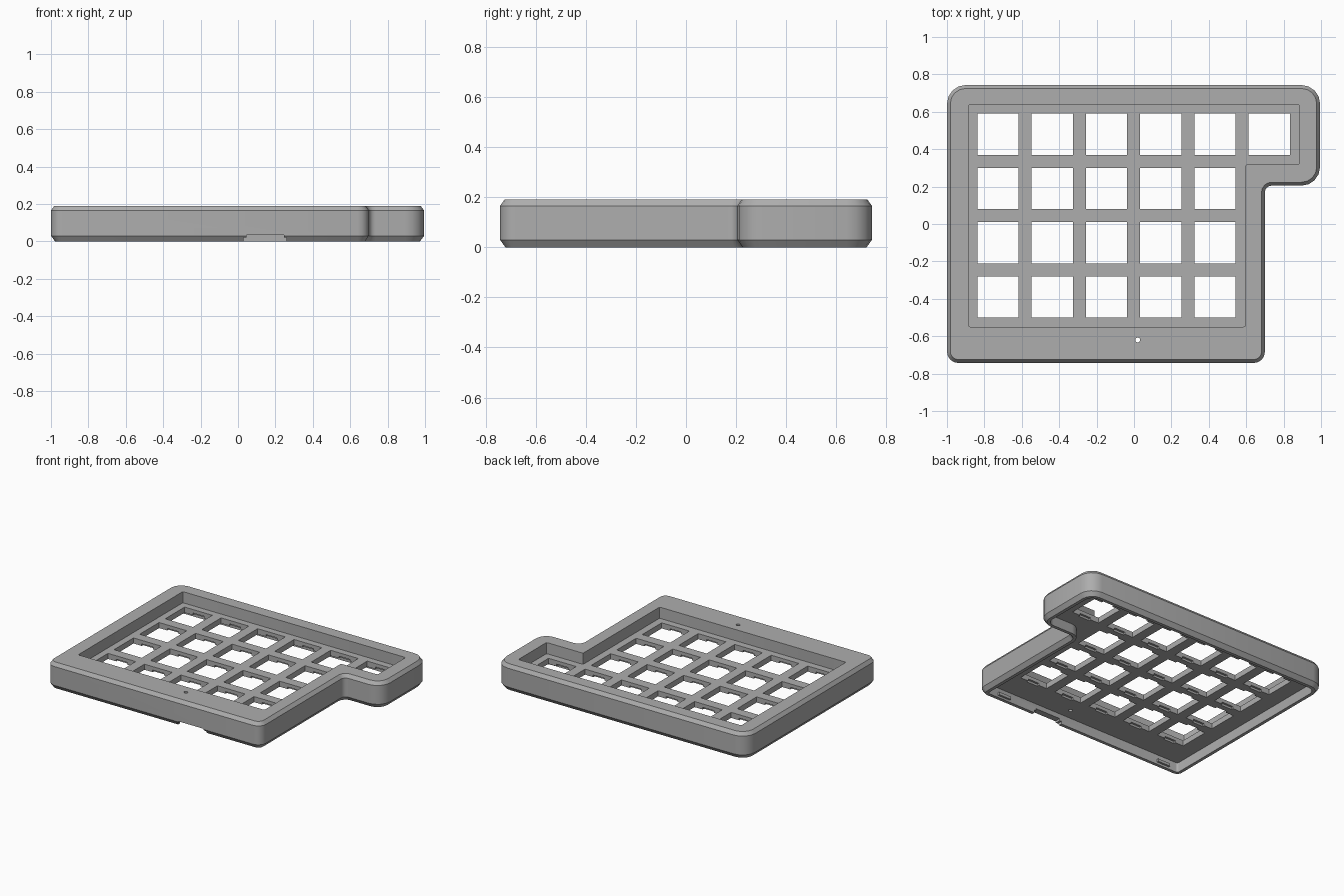
import bpy, bmesh, math
from mathutils import Vector, Matrix

cube = bpy.data.objects.get("Cube")
if cube:
    bpy.data.objects.remove(cube, do_unlink=True)

grey = bpy.data.materials.new("case grey")
grey.use_nodes = True
colour = (0.42, 0.42, 0.42, 1)
grey.diffuse_color = colour
grey.node_tree.nodes["Principled BSDF"].inputs["Base Color"].default_value = colour

HEIGHT = 0.19
PLATE_TOP, PLATE_BOTTOM = 0.11, 0.07
HOLE, PITCH = 0.22, 0.29


def outline(corners, radii, inset=0.0, steps=4):
    """Right-angled counter-clockwise outline, inset, with rounded corners."""
    pts = []
    count = len(corners)
    for i, r in enumerate(radii):
        c = Vector(corners[i])
        u = (Vector(corners[i - 1]) - c).normalized()
        v = (Vector(corners[(i + 1) % count]) - c).normalized()
        convex = v.cross(u) > 0
        side = 1 if convex else -1
        c += (u + v) * inset * side
        r = max(r - inset * side, 0.006)
        centre = c + (u + v) * r
        for k in range(steps + 1):
            t = math.pi / 2 * k / steps
            pts.append(centre - (v * math.cos(t) + u * math.sin(t)) * r)
    return pts


def finish(name, bm):
    bmesh.ops.recalc_face_normals(bm, faces=bm.faces)
    mesh = bpy.data.meshes.new(name)
    bm.to_mesh(mesh)
    bm.free()
    obj = bpy.data.objects.new(name, mesh)
    bpy.context.collection.objects.link(obj)
    mesh.materials.append(grey)
    return obj


def loft(name, levels):
    """Closed solid through matching outlines, given as (outline, z)."""
    bm = bmesh.new()
    rings = [[bm.verts.new((p.x, p.y, z)) for p in pts] for pts, z in levels]
    n = len(rings[0])
    for a, b in zip(rings, rings[1:]):
        for i in range(n):
            j = (i + 1) % n
            bm.faces.new((a[i], a[j], b[j], b[i]))
    bm.faces.new(rings[0])
    bm.faces.new(rings[-1])
    return finish(name, bm)


def add_box(bm, centre, size):
    matrix = Matrix.Translation(centre) @ Matrix.Diagonal((*size, 1))
    bmesh.ops.create_cube(bm, size=1, matrix=matrix)


def cut(obj, cutter):
    cutter.hide_render = True
    mod = obj.modifiers.new("cut", 'BOOLEAN')
    mod.operation = 'DIFFERENCE'
    mod.solver = 'EXACT'
    mod.object = cutter
    bpy.context.view_layer.objects.active = obj
    bpy.ops.object.modifier_apply(modifier=mod.name)
    bpy.data.objects.remove(cutter, do_unlink=True)


# Case body with a chamfered top and bottom edge
L = [(-1, -0.743), (0.7, -0.743), (0.7, 0.205), (0.995, 0.205), (0.995, 0.743), (-1, 0.743)]
R = [0.06, 0.06, 0.035, 0.1, 0.1, 0.1]
case = loft("case_shell", [(outline(L, R, 0.022), 0), (outline(L, R), 0.03),
                           (outline(L, R), HEIGHT - 0.025), (outline(L, R, 0.018), HEIGHT)])

# Key well in the top
well = [(-0.885, -0.55), (0.595, -0.55), (0.595, 0.318), (0.885, 0.318), (0.885, 0.638), (-0.885, 0.638)]
pts = outline(well, [0.01] * len(well), steps=2)
cut(case, loft("well_cutter", [(pts, PLATE_TOP), (pts, HEIGHT + 0.1)]))

# Hollow underside
pts = outline(L, R, 0.045)
cut(case, loft("cavity_cutter", [(pts, -0.1), (pts, PLATE_BOTTOM)]))

# Key openings: four rows of five, plus one extra in the back row
cells = [(c, r) for r in range(4) for c in range(6) if c < 5 or r == 0]
centres = [(-0.727 + PITCH * c, 0.48 - PITCH * r) for c, r in cells]
bm = bmesh.new()
for x, y in centres:
    add_box(bm, (x, y, 0.09), (HOLE, HOLE, 0.2))
cut(case, finish("key_cutter", bm))

# Clip notches under the front and back edge of every opening
bm = bmesh.new()
for x, y in centres:
    for side in (-1, 1):
        add_box(bm, (x, y + side * HOLE / 2, 0.06), (0.09, 0.03, 0.05))
cut(case, finish("notch_cutter", bm))

# Cable opening in the front wall
bm = bmesh.new()
add_box(bm, (0.145, -0.74, -0.02), (0.23, 0.2, 0.11))
bmesh.ops.bevel(bm, geom=[e for e in bm.edges if abs(e.verts[0].co.y - e.verts[1].co.y) > 0.1],
                offset=0.015, segments=2, affect='EDGES')
cut(case, finish("cable_cutter", bm))

# Pinhole in the front rim
bm = bmesh.new()
bmesh.ops.create_cone(bm, cap_ends=True, segments=16, radius1=0.013, radius2=0.013, depth=0.4,
                      matrix=Matrix.Translation((0.02, -0.62, 0.15)))
cut(case, finish("pinhole_cutter", bm))

# Small retaining tabs inside the front wall
for name, x in (("left_tab", 0.52), ("right_tab", -0.83)):
    bm = bmesh.new()
    add_box(bm, (x, -0.694, 0.025), (0.1, 0.02, 0.02))
    finish(name, bm)

bpy.ops.object.select_all(action='DESELECT')
case.select_set(True)
bpy.context.view_layer.objects.active = case
bpy.ops.object.shade_smooth_by_angle(angle=math.radians(25))
